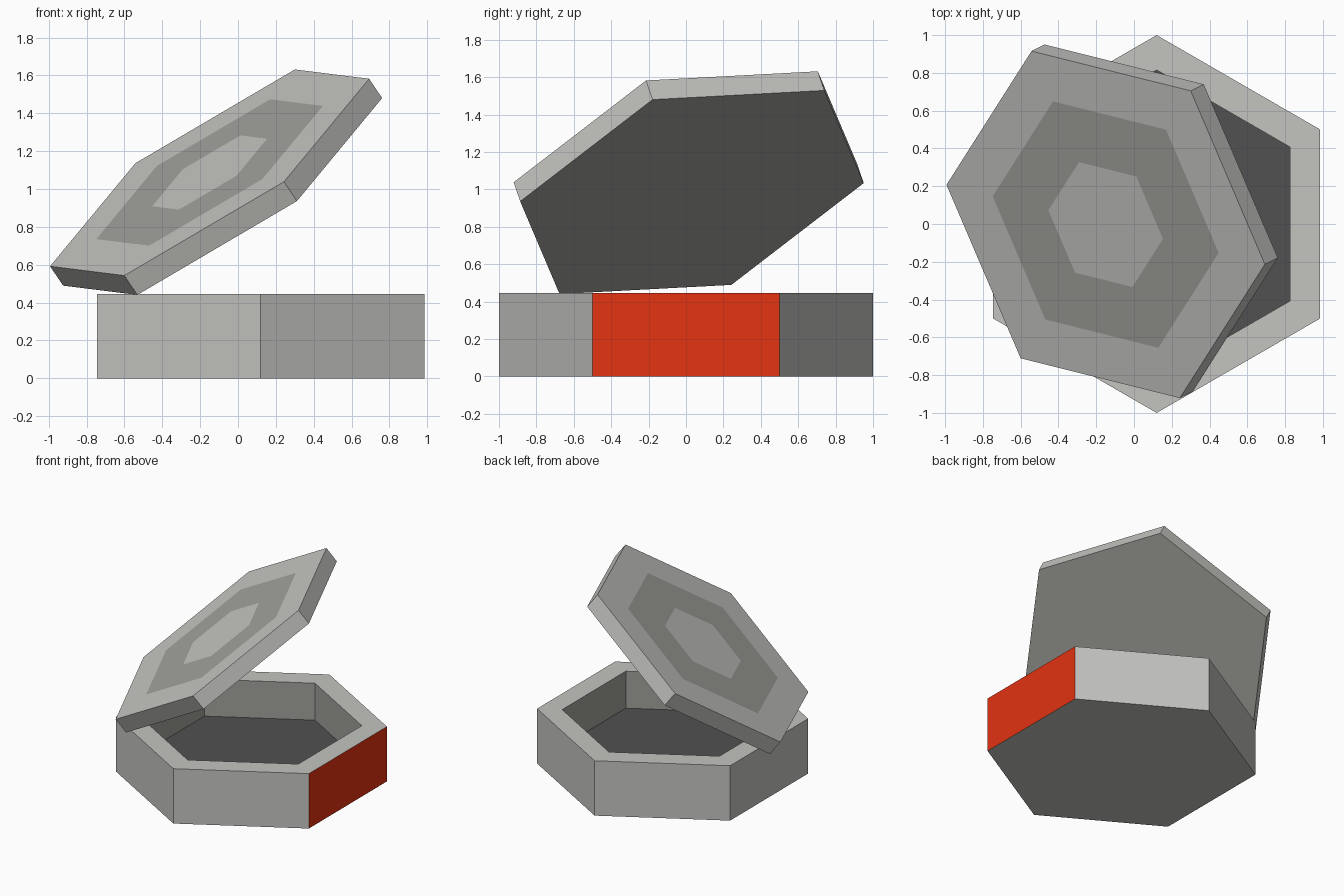
import bpy, bmesh, math
from mathutils import Vector, Matrix

if "Cube" in bpy.data.objects:
    bpy.data.objects.remove(bpy.data.objects["Cube"])


def material(name, rgb):
    m = bpy.data.materials.new(name)
    m.diffuse_color = (*rgb, 1)
    m.use_nodes = True
    m.node_tree.nodes["Principled BSDF"].inputs["Base Color"].default_value = m.diffuse_color
    return m


MATS = [material("light grey", (0.55, 0.55, 0.53)),
        material("mid grey", (0.355, 0.36, 0.33)),
        material("dark grey", (0.082, 0.082, 0.082)),
        material("red", (0.77, 0.033, 0.006))]
LIGHT, MID, DARK, RED = range(4)


def hex_loft(name, rings, bands, first_cap, last_cap, start):
    """Loft hexagons given as (radius, z); one material per band and cap."""
    bm = bmesh.new()
    loops = [[bm.verts.new((r * math.cos(start + i * math.pi / 3),
                            r * math.sin(start + i * math.pi / 3), z))
              for i in range(6)] for r, z in rings]
    for a, b, mat in zip(loops, loops[1:], bands):
        for i in range(6):
            j = (i + 1) % 6
            bm.faces.new((a[i], a[j], b[j], b[i])).material_index = mat
    bm.faces.new(loops[0][::-1]).material_index = first_cap
    bm.faces.new(loops[-1]).material_index = last_cap
    bm.normal_update()
    me = bpy.data.meshes.new(name)
    bm.to_mesh(me)
    bm.free()
    for m in MATS:
        me.materials.append(m)
    ob = bpy.data.objects.new(name, me)
    bpy.context.collection.objects.link(ob)
    return ob


# Hollow hexagonal box: outside, rim, inner wall, floor
H, INNER, FLOOR = 0.445, 0.815, 0.145
box = hex_loft("box", [(1, 0), (1, H), (INNER, H), (INNER, FLOOR)],
               [LIGHT, LIGHT, MID], LIGHT, DARK, math.pi / 6)
# Red outer side facing +x
for p in box.data.polygons:
    if p.normal.x > 0.9 and p.center.x > 0.8:
        p.material_index = RED
box.location.x = 0.12

# Tilted lid with a painted hexagonal ring on top
lid = hex_loft("lid", [(1, -0.128), (1, 0), (0.71, 0), (0.36, 0)],
               [LIGHT, LIGHT, MID], MID, LIGHT, 0)
n = Vector((-0.537, -0.272, 0.798)).normalized()
x = Vector((0.84, -0.21, 0.494))
x = (x - n * x.dot(n)).normalized()
y = n.cross(x)
rot = Matrix((x, y, n)).transposed().to_4x4()
lid.matrix_world = Matrix.Translation((-0.15, -0.003, 1.087)) @ rot
